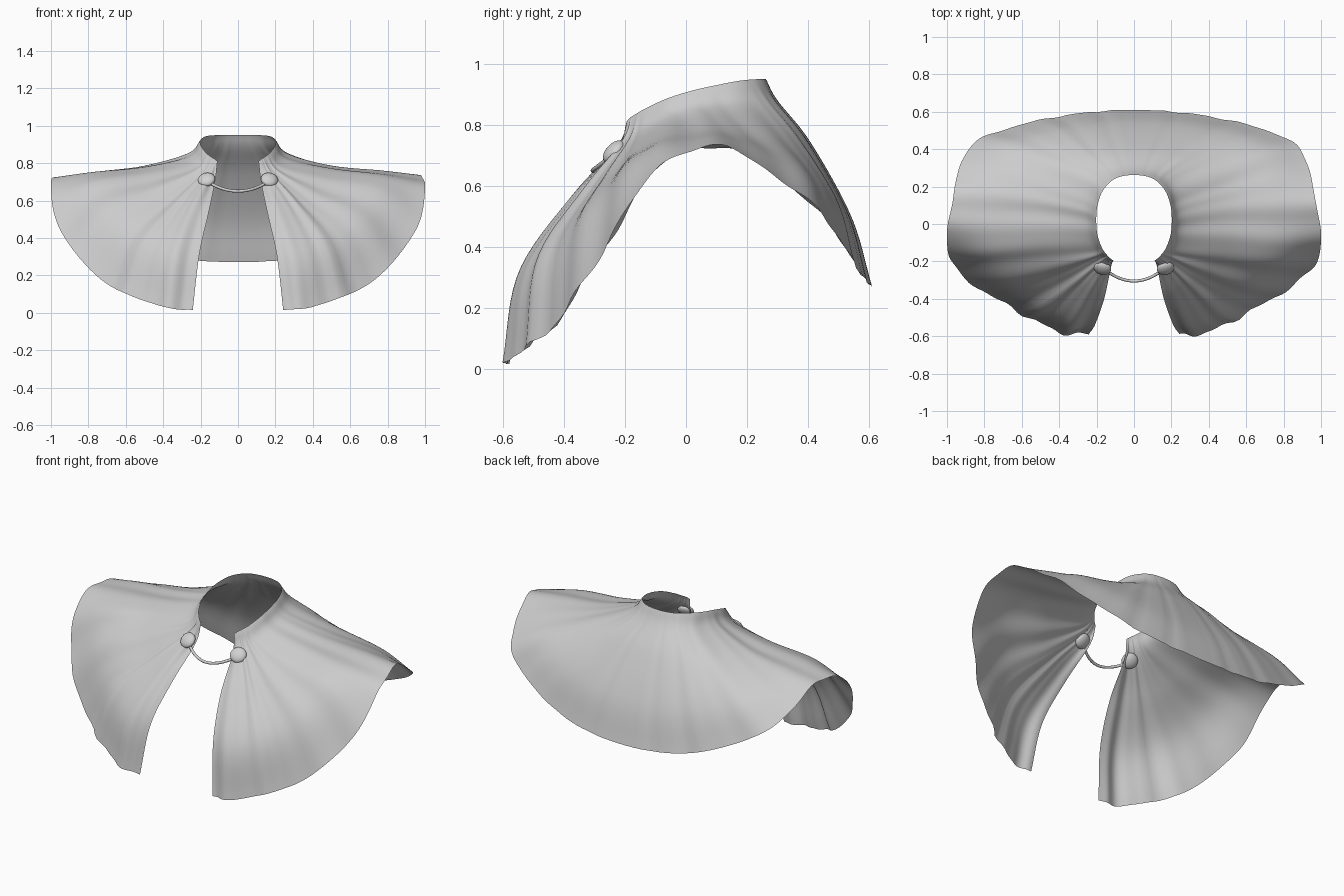
import bpy, math
from mathutils import Vector

if "Cube" in bpy.data.objects:
    bpy.data.objects.remove(bpy.data.objects["Cube"])

cloth = bpy.data.materials.new("grey cloth")
cloth.diffuse_color = (0.6, 0.6, 0.6, 1)
cloth.use_nodes = True
cloth.node_tree.nodes["Principled BSDF"].inputs["Base Color"].default_value = cloth.diffuse_color
metal = bpy.data.materials.new("grey metal")
metal.diffuse_color = (0.64, 0.64, 0.64, 1)
metal.use_nodes = True
metal.node_tree.nodes["Principled BSDF"].inputs["Base Color"].default_value = metal.diffuse_color

# Rails of the cape's right half, each running from centre back to front opening
NECK = [(0, .262, .95), (.10, .243, .95), (.165, .18, .945), (.195, .10, .93), (.202, .02, .912),
        (.195, -.06, .887), (.17, -.13, .855), (.145, -.165, .835), (.125, -.185, .822), (.11, -.195, .81)]
COLLAR = [(0, .30, .88), (.12, .285, .875), (.21, .235, .862), (.255, .14, .858), (.27, .05, .845),
          (.265, -.05, .82), (.235, -.15, .775), (.20, -.19, .75), (.16, -.22, .735), (.123, -.23, .70)]
SHOULDER = [(0, .41, .74), (.21, .385, .75), (.395, .325, .752), (.48, .22, .772), (.505, .09, .782),
            (.50, -.05, .768), (.465, -.18, .705), (.37, -.285, .61), (.26, -.36, .572), (.158, -.395, .53)]
DRAPE = [(0, .543, .495), (.33, .515, .525), (.625, .43, .612), (.73, .305, .692), (.765, .11, .754),
         (.775, -.07, .733), (.75, -.22, .63), (.59, -.385, .435), (.365, -.53, .325), (.207, -.535, .31)]
HEM = [(0, .61, .27), (.42, .572, .315), (.79, .47, .475), (.92, .34, .60), (.97, .12, .727),
       (1, -.07, .675), (.95, -.245, .44), (.72, -.41, .168), (.41, -.573, .035), (.242, -.59, .015)]


def spline(pts, t):
    """Catmull-Rom through pts, t from 0 to 1."""
    n = len(pts) - 1
    i = min(int(t * n), n - 1)
    f = t * n - i
    b, c = pts[i], pts[i + 1]
    a = pts[i - 1] if i > 0 else b * 2 - c
    d = pts[i + 2] if i + 2 <= n else c * 2 - b
    return 0.5 * (2 * b + (c - a) * f + (2 * a - 5 * b + 4 * c - d) * f * f
                  + (3 * b - a - 3 * c + d) * f ** 3)


def full_rail(half):
    """Mirror a half rail so that it runs left front, back, right front."""
    right = [Vector(p) for p in half]
    return [Vector((-p.x, p.y, p.z)) for p in right[:0:-1]] + right


rails = [full_rail(r) for r in (NECK, COLLAR, SHOULDER, DRAPE, HEM)]


def base(u, v):
    return spline([spline(r, u) for r in rails], v)


def folds(u, v):
    """Radial pleats that deepen to the hem, stronger at the front, uneven left to right."""
    hem = spline(rails[-1], u)
    a = math.atan2(abs(hem.x), hem.y)
    phase = 0.0 if hem.x > 0 else 1.3
    front = min(1, max(0, (a - .8) / 1.2))
    edge = min(1, (1 - abs(2 * u - 1)) / .05 + .2)
    wave = math.sin(a * 21 + phase) + .6 * math.sin(a * 37 + 2 * phase + .8 * v)
    return wave * (.003 + .005 * front) * min(1, a / .3) * edge * v ** .8


# Cape: one open sheet of cloth
NU, NV = 192, 30
verts, faces = [], []
E = .002
for j in range(NV + 1):
    for i in range(NU + 1):
        u, v = i / NU, j / NV
        du = base(min(1, u + E), v) - base(max(0, u - E), v)
        dv = base(u, min(1, v + E)) - base(u, max(0, v - E))
        normal = dv.cross(du).normalized()
        verts.append(base(u, v) + normal * folds(u, v))
for j in range(NV):
    for i in range(NU):
        k = j * (NU + 1) + i
        faces.append((k, k + NU + 1, k + NU + 2, k + 1))
mesh = bpy.data.meshes.new("cape")
mesh.from_pydata(verts, [], faces)
mesh.materials.append(cloth)
mesh.shade_smooth()
cape = bpy.data.objects.new("cape", mesh)
bpy.context.collection.objects.link(cape)

# Clasp knobs at the two edges of the opening
for name, side in (("left_clasp_knob", -1), ("right_clasp_knob", 1)):
    bpy.ops.mesh.primitive_uv_sphere_add(segments=24, ring_count=14, radius=1,
                                         location=(side * .168, -.237, .712),
                                         rotation=(math.radians(48), 0, side * .25))
    knob = bpy.context.object
    knob.name = name
    knob.scale = (.047, .045, .024)
    knob.data.materials.append(metal)
    bpy.ops.object.shade_smooth_by_angle()

# Hanging bar between the knobs
curve = bpy.data.curves.new("clasp_bar", 'CURVE')
curve.dimensions = '3D'
curve.bevel_depth = .008
curve.bevel_resolution = 3
curve.use_fill_caps = True
path = curve.splines.new('POLY')
STEPS = 24
path.points.add(STEPS)
for i, p in enumerate(path.points):
    t = 2 * i / STEPS - 1
    sag = 1 - t * t
    p.co = (.16 * t, -.24 - .065 * sag, .70 - .05 * sag, 1)
curve.materials.append(metal)
bar = bpy.data.objects.new("clasp_bar", curve)
bpy.context.collection.objects.link(bar)
